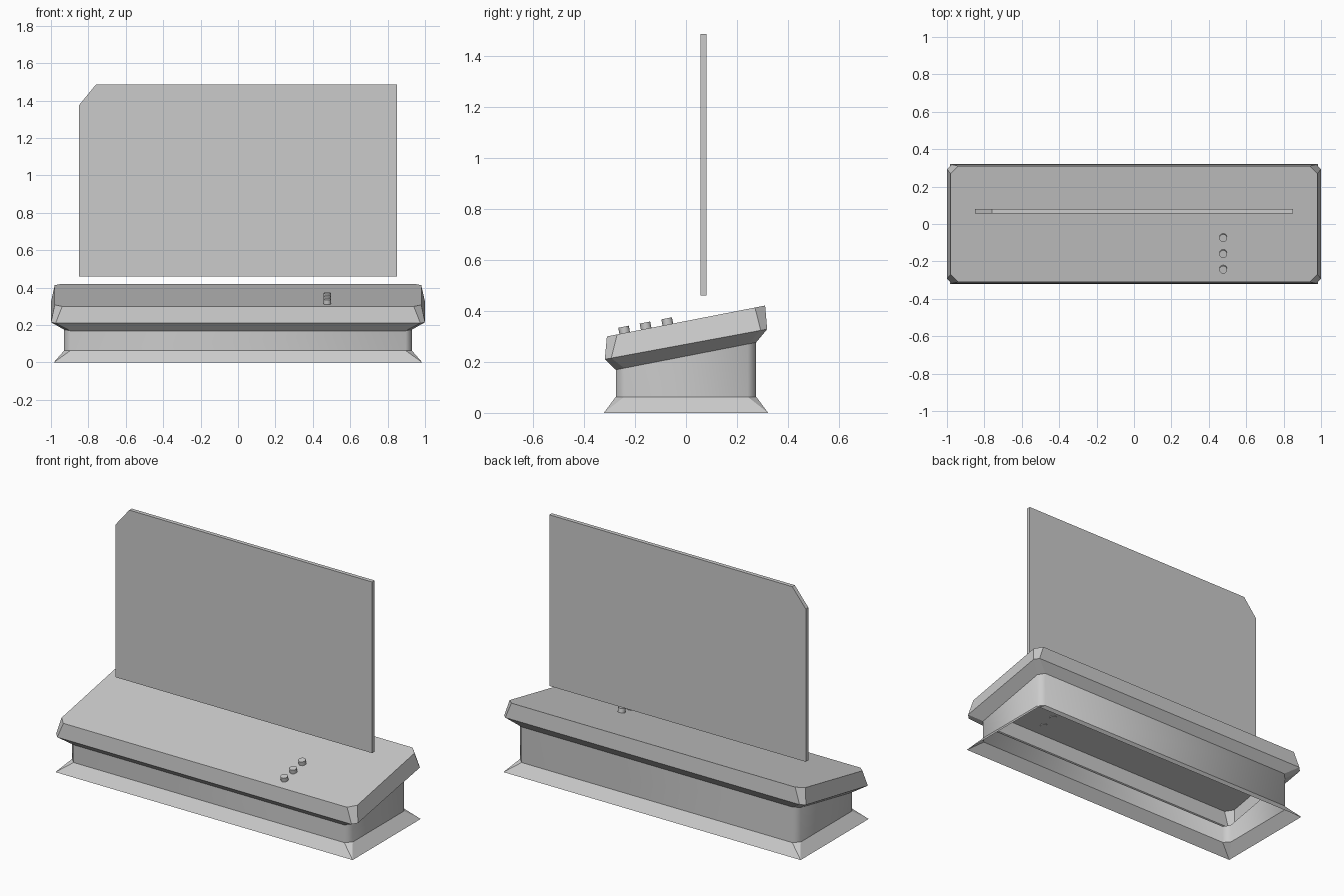
import bpy, bmesh, math
from mathutils import Matrix

if "Cube" in bpy.data.objects:
    bpy.data.objects.remove(bpy.data.objects["Cube"])

SLOPE = 0.195


def finish(bm, name):
    bmesh.ops.recalc_face_normals(bm, faces=bm.faces)
    me = bpy.data.meshes.new(name)
    bm.to_mesh(me)
    bm.free()
    ob = bpy.data.objects.new(name, me)
    bpy.context.collection.objects.link(ob)
    return ob


def ring(bm, hx, hy, chamfer, z, slope):
    """Rectangle with cut corners, optionally on a sloping plane."""
    pts = []
    for sx, sy in ((1, -1), (1, 1), (-1, 1), (-1, -1)):
        a = (sx * (hx - chamfer), sy * hy)
        b = (sx * hx, sy * (hy - chamfer))
        pts += [a, b] if sx * sy < 0 else [b, a]
    return [bm.verts.new((x, y, z + slope * y)) for x, y in pts]


# console shell: flared foot, neck, tilted slab; open underneath
bm = bmesh.new()
sections = [
    (0.985, 0.322, 0.0, 0.0, 0),
    (0.93, 0.275, 0.033, 0.063, 0),
    (0.93, 0.275, 0.033, 0.2225, SLOPE),
    (1.0, 0.318, 0.025, 0.269, SLOPE * 0.95),
    (0.98, 0.31, 0.04, 0.36, SLOPE),
]
rings = [ring(bm, *s) for s in sections]
for level, (lo, hi) in enumerate(zip(rings, rings[1:])):
    for i in range(8):
        j = (i + 1) % 8
        f = bm.faces.new((lo[i], lo[j], hi[j], hi[i]))
        f.smooth = level == 1
bm.faces.new(rings[-1])
bmesh.ops.remove_doubles(bm, verts=bm.verts, dist=1e-5)
finish(bm, "console")

# floating screen panel with one cut corner
bm = bmesh.new()
outline = [(-0.85, 0.46), (0.85, 0.46), (0.85, 1.485), (-0.76, 1.485), (-0.85, 1.375)]
face = bm.faces.new([bm.verts.new((x, 0.056, z)) for x, z in outline])
ext = bmesh.ops.extrude_face_region(bm, geom=[face], use_keep_orig=True)
moved = [g for g in ext["geom"] if isinstance(g, bmesh.types.BMVert)]
bmesh.ops.translate(bm, verts=moved, vec=(0, 0.024, 0))
finish(bm, "screen_panel")

# row of push buttons, perpendicular to the sloping top
for n, y in enumerate((-0.242, -0.158, -0.073)):
    bm = bmesh.new()
    bmesh.ops.create_cone(bm, cap_ends=True, segments=12, radius1=0.021,
                          radius2=0.021, depth=0.03)
    for f in bm.faces:
        f.smooth = len(f.verts) == 4
    ob = finish(bm, f"button_{n + 1}")
    ob.matrix_world = (Matrix.Translation((0.477, y, 0.36 + SLOPE * y + 0.01))
                       @ Matrix.Rotation(math.atan(SLOPE), 4, 'X'))
